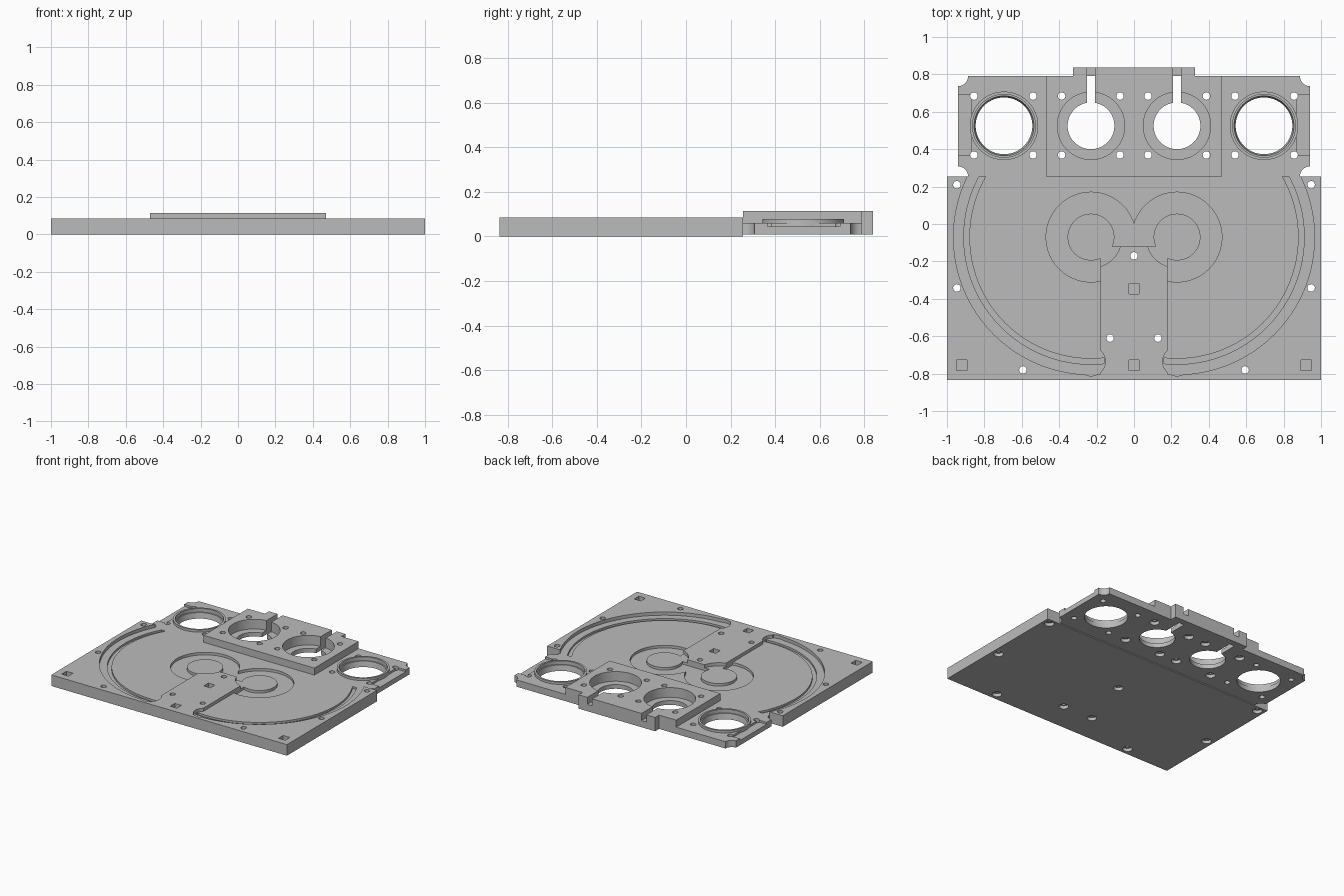
import bpy
import math

scene_cube = bpy.data.objects.get("Cube")
if scene_cube:
    bpy.data.objects.remove(scene_cube, do_unlink=True)

grey = bpy.data.materials.new("machined grey")
grey.use_nodes = True
COLOUR = (0.5, 0.5, 0.5, 1)
grey.diffuse_color = COLOUR
grey.node_tree.nodes["Principled BSDF"].inputs["Base Color"].default_value = COLOUR


def finish(obj, name):
    obj.name = name
    obj.data.materials.clear()
    obj.data.materials.append(grey)
    return obj


def box(x0, x1, y0, y1, z0, z1, name="cutter"):
    bpy.ops.mesh.primitive_cube_add(size=1, location=((x0 + x1) / 2, (y0 + y1) / 2, (z0 + z1) / 2))
    obj = bpy.context.object
    obj.scale = (x1 - x0, y1 - y0, z1 - z0)
    bpy.ops.object.transform_apply(location=True, rotation=True, scale=True)
    return finish(obj, name)


def disc(x, y, r, z0, z1, sides=96, r_top=None, name="cutter"):
    bpy.ops.mesh.primitive_cone_add(vertices=sides, radius1=r, radius2=r if r_top is None else r_top,
                                    depth=z1 - z0, location=(x, y, (z0 + z1) / 2))
    bpy.ops.object.transform_apply(location=True, rotation=True, scale=True)
    return finish(bpy.context.object, name)


def combine(obj, other, operation="DIFFERENCE"):
    other.hide_render = True
    mod = obj.modifiers.new("combine", "BOOLEAN")
    mod.operation = operation
    mod.solver = "EXACT"
    mod.object = other
    bpy.context.view_layer.objects.active = obj
    bpy.ops.object.modifier_apply(modifier=mod.name)
    bpy.data.objects.remove(other, do_unlink=True)
    return obj


def screw_hole(obj, x, y, z0, sink=True):
    combine(obj, disc(x, y, 0.02, -0.1, 0.3, 20))
    if sink:
        combine(obj, disc(x, y, 0.034, -0.1, z0 + 0.025, 20))


TOP = 0.3       # height above everything, for cutters
FLOOR = 0.06    # pocket floor
HUB_X, HUB_Y = 0.23, -0.07
BORE_Y = 0.525
BASE = 0.008    # underside of the rear parts

# Front base plate
plate = box(-1, 1, -0.835, 0.255, 0, 0.085, "base_plate")

# Wide pocket of two overlapping discs, leaving a central column standing
pocket = disc(-HUB_X, HUB_Y, 0.735, FLOOR, TOP, 160)
combine(pocket, disc(HUB_X, HUB_Y, 0.735, FLOOR, TOP, 160), "UNION")
column = box(-0.18, 0.18, -1, -0.12, -0.1, 0.4)
for s in (-1, 1):
    combine(column, disc(s * HUB_X, HUB_Y, 0.165, -0.2, 0.5))
combine(pocket, column)
for s in (-1, 1):
    combine(pocket, disc(s * HUB_X, -0.735, 0.077, FLOOR, TOP, 48), "UNION")
combine(plate, pocket)

for s in (-1, 1):
    # Curved groove around the pocket rim
    groove = disc(s * HUB_X, HUB_Y, 0.68, 0.045, TOP, 160)
    combine(groove, disc(s * HUB_X, HUB_Y, 0.65, -0.1, 0.4, 160))
    xs = sorted((s * 0.16, s * 1.2))
    combine(groove, box(xs[0], xs[1], -1, 1, -0.2, 0.5), "INTERSECT")
    combine(plate, groove)
    # Ring recess around each hub
    ring = disc(s * HUB_X, HUB_Y, 0.24, 0.04, TOP)
    combine(ring, disc(s * HUB_X, HUB_Y, 0.125, -0.1, 0.4))
    combine(ring, box(-0.18, 0.18, -0.6, -0.12, -0.2, 0.5))
    combine(plate, ring)
    # Screw holes and square pits
    for x, y in ((0.947, 0.21), (0.947, -0.342), (0.594, -0.78), (0.128, -0.61)):
        screw_hole(plate, s * x, y, 0)
    combine(plate, box(s * 0.92 - 0.028, s * 0.92 + 0.028, -0.782, -0.726, 0.04, TOP))
screw_hole(plate, 0, -0.17, 0)
for y in (-0.347, -0.754):
    combine(plate, box(-0.028, 0.028, y - 0.028, y + 0.028, 0.04, TOP))

# Rear centre block with its tab
block = box(-0.47, 0.47, 0.255, 0.79, BASE, 0.114, "rear_block")
combine(block, box(-0.325, 0.325, 0.7, 0.838, BASE, 0.114), "UNION")
for s in (-1, 1):
    x = s * HUB_X
    combine(block, disc(x, BORE_Y, 0.18, 0.04, TOP))
    combine(block, disc(x, BORE_Y, 0.125, -0.1, TOP))
    combine(block, box(x - 0.021, x + 0.021, BORE_Y, 0.79, -0.1, TOP))
    combine(block, box(x - 0.021, x + 0.021, 0.77, 0.9, FLOOR, TOP))
    for hx in (0.075, 0.387):
        for hy in (0.369, 0.684):
            screw_hole(block, s * hx, hy, BASE)

# Side wings, each with a raised collar, tapered bore and edge step
for s, side in ((1, "left"), (-1, "right")):
    xs = sorted((s * 0.47, s * 0.94))
    wing = box(xs[0], xs[1], 0.255, 0.79, BASE, FLOOR, side + "_wing")
    step = sorted((s * 0.87, s * 1.1))
    combine(wing, box(step[0], step[1], 0.365, 0.69, 0.045, TOP))
    cx = s * 0.695
    combine(wing, disc(cx, BORE_Y, 0.183, 0.03, 0.078), "UNION")
    combine(wing, disc(cx, BORE_Y, 0.168, 0.05, TOP))
    combine(wing, disc(cx, BORE_Y, 0.148, -0.01, 0.0501, r_top=0.16))
    for y in (0.255, 0.79):
        combine(wing, disc(s * 0.94, y, 0.053, -0.1, TOP, 32))
    for hx in (0.54, 0.856):
        for hy in (0.369, 0.684):
            screw_hole(wing, s * hx, hy, BASE, sink=False)

# Smooth round walls, keep machined edges sharp
for obj in bpy.data.objects:
    if obj.type == "MESH" and obj.data.materials and obj.data.materials[0] == grey:
        bpy.ops.object.select_all(action="DESELECT")
        obj.select_set(True)
        bpy.context.view_layer.objects.active = obj
        bpy.ops.object.shade_smooth_by_angle(angle=math.radians(30))
